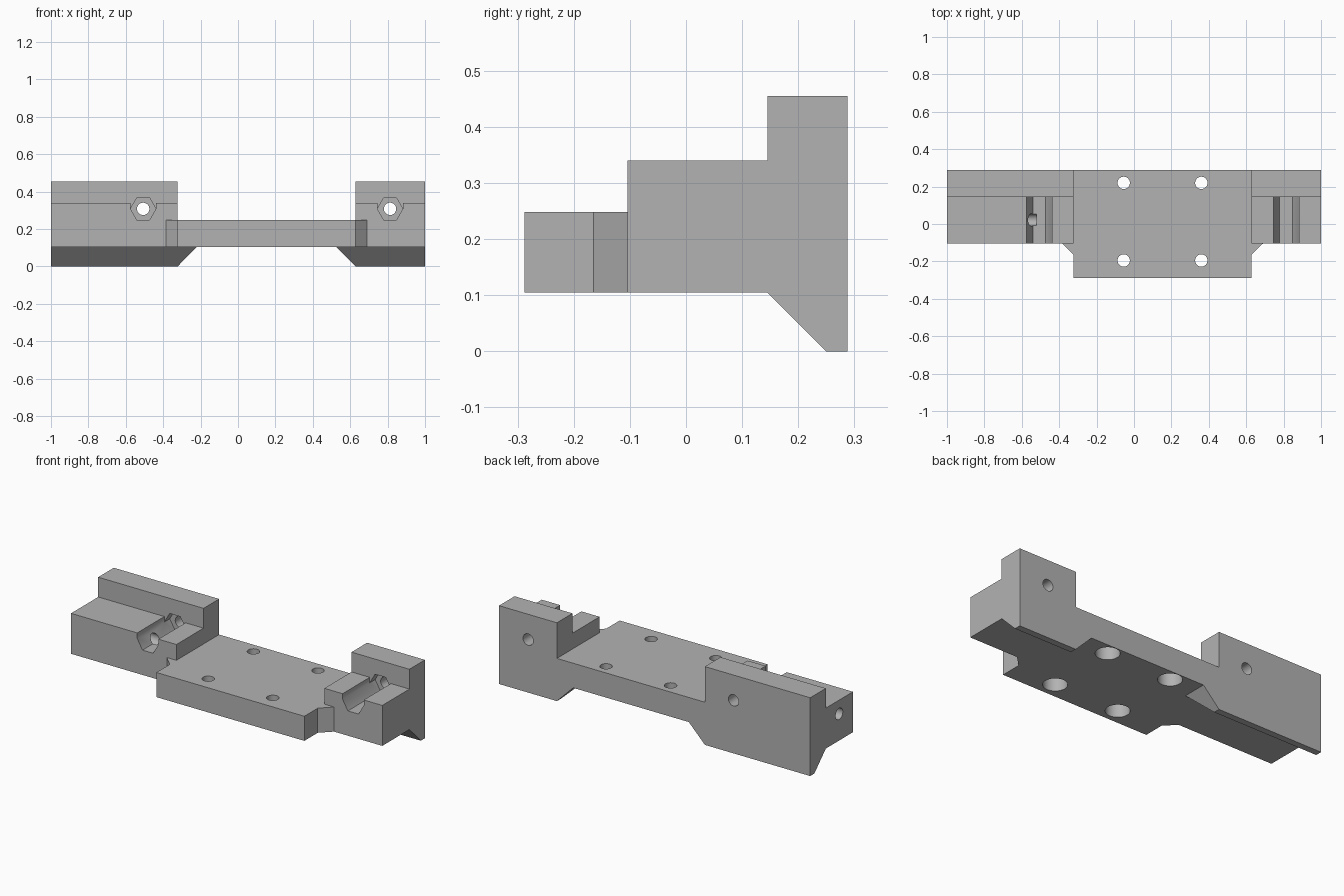
import bpy, bmesh, math
from mathutils import Matrix

default = bpy.data.objects.get("Cube")
if default:
    bpy.data.objects.remove(default, do_unlink=True)

grey = bpy.data.materials.new("plain grey")
grey.use_nodes = True
grey.diffuse_color = (0.45, 0.45, 0.45, 1)
grey.node_tree.nodes["Principled BSDF"].inputs["Base Color"].default_value = (0.45, 0.45, 0.45, 1)


def make(name, bm):
    bmesh.ops.recalc_face_normals(bm, faces=bm.faces)
    mesh = bpy.data.meshes.new(name)
    bm.to_mesh(mesh)
    bm.free()
    mesh.materials.append(grey)
    ob = bpy.data.objects.new(name, mesh)
    bpy.context.collection.objects.link(ob)
    return ob


def loft(name, ring_a, ring_b):
    """Solid between two matching rings of points."""
    bm = bmesh.new()
    a = [bm.verts.new(p) for p in ring_a]
    b = [bm.verts.new(p) for p in ring_b]
    bm.faces.new(a)
    bm.faces.new(b)
    for i in range(len(a)):
        j = (i + 1) % len(a)
        bm.faces.new((a[i], a[j], b[j], b[i]))
    return make(name, bm)


def prism(name, profile, axis, lo, hi):
    """Extrude a 2D profile along an axis; the other two axes keep x, y, z order."""
    def ring(d):
        return [p[:axis] + (d,) + p[axis:] for p in profile]
    return loft(name, ring(lo), ring(hi))


def drill(name, radius, axis, centre, lo, hi):
    angles = [2 * math.pi * i / 40 for i in range(40)]
    profile = [(centre[0] + radius * math.cos(t), centre[1] + radius * math.sin(t)) for t in angles]
    return prism(name, profile, axis, lo, hi)


def rect(x0, x1, y0, y1, z):
    return [(x0, y0, z), (x1, y0, z), (x1, y1, z), (x0, y1, z)]


def combine(target, tool, operation):
    mod = target.modifiers.new(operation, "BOOLEAN")
    mod.operation, mod.solver, mod.object = operation, "EXACT", tool
    graph = bpy.context.evaluated_depsgraph_get()
    mesh = bpy.data.meshes.new_from_object(target.evaluated_get(graph))
    target.modifiers.clear()
    target.data = mesh
    bpy.data.objects.remove(tool, do_unlink=True)


BASE, DECK, SHELF, TOP = 0.105, 0.248, 0.34, 0.455
FRONT, STEP, BACK = -0.104, 0.145, 0.288

# Centre plate with angled shoulders
outline = [(-0.4, BACK), (-0.4, FRONT), (-0.385, FRONT), (-0.323, -0.165), (-0.323, -0.288),
           (0.628, -0.288), (0.628, -0.165), (0.69, FRONT), (0.7, FRONT), (0.7, BACK)]
body = prism("mounting_bracket", outline, 2, BASE, DECK)

# Stepped end blocks with tapered feet
step_profile = [(FRONT, BASE), (BACK, BASE), (BACK, TOP), (STEP, TOP), (STEP, SHELF), (FRONT, SHELF)]
for side, outer, inner, reach in (("right", -1, -0.323, -0.22), ("left", 1, 0.628, 0.523)):
    combine(body, prism(side + "_block", step_profile, 0, outer, inner), "UNION")
    foot = loft(side + "_foot", rect(outer, inner, 0.25, BACK, 0),
                rect(outer, reach, STEP, BACK, BASE))
    combine(body, foot, "UNION")

# Hexagonal nut channels, nut pockets and bolt holes
AXIS_Z, NUT = 0.308, 0.068
for cx in (-0.507, 0.813):
    hexagon = [(cx + NUT * math.cos(i * math.pi / 3), AXIS_Z + NUT * math.sin(i * math.pi / 3))
               for i in range(6)]
    channel = [hexagon[0], (cx + NUT, 0.4), (cx - NUT, 0.4)] + hexagon[3:]
    combine(body, prism("channel", channel, 1, -0.2, STEP), "DIFFERENCE")
    combine(body, prism("pocket", hexagon, 1, 0, STEP + 0.05), "DIFFERENCE")
    combine(body, drill("bolt_hole", 0.033, 1, (cx, AXIS_Z), 0.1, 0.4), "DIFFERENCE")

# Counterbored screw holes through the plate
for x in (-0.055, 0.36):
    for y in (-0.195, 0.22):
        combine(body, drill("screw_hole", 0.033, 2, (x, y), 0, 0.4), "DIFFERENCE")
        combine(body, drill("counterbore", 0.064, 2, (x, y), 0, 0.2), "DIFFERENCE")

# Side hole reaching the channel
combine(body, drill("side_hole", 0.033, 0, (0.022, 0.26), -1.1, -0.52), "DIFFERENCE")

# Clean leftover seams and shade
bm = bmesh.new()
bm.from_mesh(body.data)
bmesh.ops.remove_doubles(bm, verts=bm.verts, dist=0.0001)
bmesh.ops.dissolve_limit(bm, angle_limit=0.01, verts=bm.verts, edges=bm.edges)
bm.to_mesh(body.data)
bm.free()
bpy.context.view_layer.objects.active = body
body.select_set(True)
bpy.ops.object.shade_smooth_by_angle(angle=math.radians(30))
